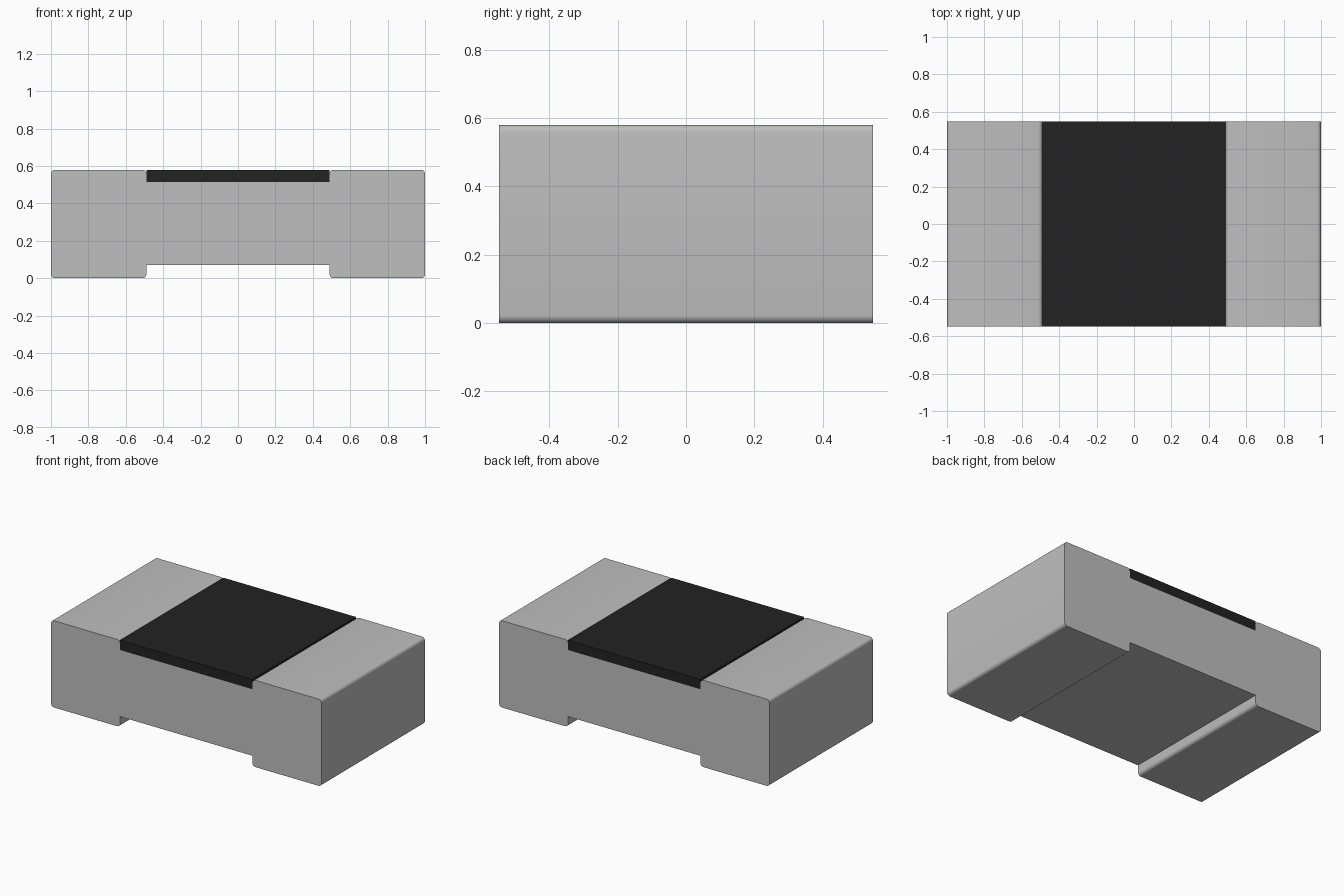
import bpy
import bmesh
import math

cube = bpy.data.objects.get("Cube")
if cube:
    bpy.data.objects.remove(cube, do_unlink=True)

# Main dimensions
HALF_LENGTH = 1.0
HALF_DEPTH = 0.547
HEIGHT = 0.58
GAP = 0.49          # half distance between the terminals
FOOT = 0.07         # how far the terminals reach below the body
COAT_BASE = 0.515   # underside of the dark coating
RADIUS = 0.022


def make_material(name, value):
    mat = bpy.data.materials.new(name)
    mat.use_nodes = True
    colour = (value, value, value, 1.0)
    mat.diffuse_color = colour
    bsdf = mat.node_tree.nodes["Principled BSDF"]
    bsdf.inputs["Base Color"].default_value = colour
    bsdf.inputs["Roughness"].default_value = 0.6
    return mat


def rounded_rect(x0, x1, z0, z1, radius, steps=5):
    """Outline in the xz plane, with rounded corners if radius > 0."""
    if radius == 0:
        return [(x0, z0), (x1, z0), (x1, z1), (x0, z1)]
    corners = [(x0 + radius, z0 + radius, 180), (x1 - radius, z0 + radius, 270),
               (x1 - radius, z1 - radius, 0), (x0 + radius, z1 - radius, 90)]
    points = []
    for cx, cz, start in corners:
        for i in range(steps + 1):
            a = math.radians(start + 90 * i / steps)
            points.append((cx + radius * math.cos(a), cz + radius * math.sin(a)))
    return points


def extrude_profile(name, points, half_depth, mat):
    """Extrude an xz outline along y into a solid part."""
    bm = bmesh.new()
    face = bm.faces.new([bm.verts.new((x, -half_depth, z)) for x, z in points])
    result = bmesh.ops.extrude_face_region(bm, geom=[face])
    moved = [g for g in result["geom"] if isinstance(g, bmesh.types.BMVert)]
    bmesh.ops.translate(bm, verts=moved, vec=(0, 2 * half_depth, 0))
    bmesh.ops.recalc_face_normals(bm, faces=bm.faces)
    mesh = bpy.data.meshes.new(name)
    bm.to_mesh(mesh)
    bm.free()
    mesh.materials.append(mat)
    obj = bpy.data.objects.new(name, mesh)
    bpy.context.collection.objects.link(obj)
    bpy.ops.object.select_all(action='DESELECT')
    obj.select_set(True)
    bpy.context.view_layer.objects.active = obj
    bpy.ops.object.shade_smooth_by_angle(angle=math.radians(30))
    return obj


silver = make_material("silver grey", 0.52)
black = make_material("matt black", 0.016)

# Ceramic body between the terminals
extrude_profile("ceramic_body", rounded_rect(-GAP, GAP, FOOT, COAT_BASE, 0),
                HALF_DEPTH, silver)

# Rounded end terminals
for name, x0, x1 in (("right_terminal", -HALF_LENGTH, -GAP),
                     ("left_terminal", GAP, HALF_LENGTH)):
    extrude_profile(name, rounded_rect(x0, x1, 0, HEIGHT, RADIUS), HALF_DEPTH, silver)

# Dark protective coating on top
extrude_profile("top_coating", rounded_rect(-GAP, GAP, COAT_BASE, HEIGHT, 0),
                HALF_DEPTH, black)
